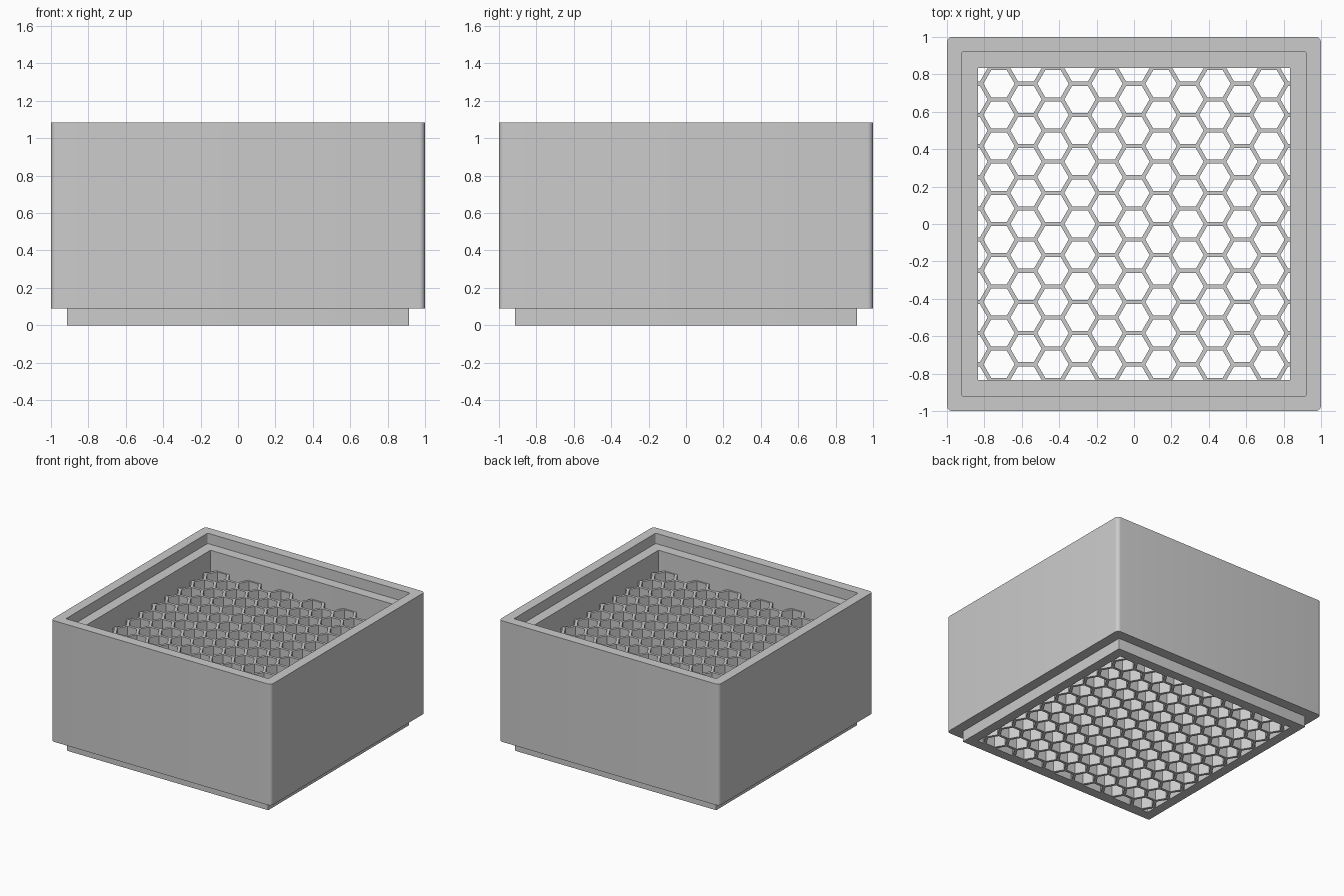
import bpy, bmesh, math
from mathutils import Matrix

cube = bpy.data.objects.get("Cube")
if cube:
    bpy.data.objects.remove(cube, do_unlink=True)

grey = bpy.data.materials.new("light_grey")
grey.use_nodes = True
GREY = (0.6, 0.6, 0.6, 1)
grey.diffuse_color = GREY
grey.node_tree.nodes["Principled BSDF"].inputs["Base Color"].default_value = GREY


def make_object(name, bm):
    bmesh.ops.recalc_face_normals(bm, faces=bm.faces)
    mesh = bpy.data.meshes.new(name)
    bm.to_mesh(mesh)
    bm.free()
    mesh.materials.append(grey)
    obj = bpy.data.objects.new(name, mesh)
    bpy.context.collection.objects.link(obj)
    return obj


def select_only(obj):
    bpy.ops.object.select_all(action='DESELECT')
    obj.select_set(True)
    bpy.context.view_layer.objects.active = obj


def rounded_square(bm, half, z, radius, steps=6):
    """Ring of vertices around a square with rounded corners."""
    ring = []
    for corner in range(4):
        mid = math.radians(45 + 90 * corner)
        cx = math.copysign(half - radius, math.cos(mid))
        cy = math.copysign(half - radius, math.sin(mid))
        for i in range(steps + 1):
            a = math.radians(90 * (corner + i / steps))
            ring.append(bm.verts.new((cx + radius * math.cos(a), cy + radius * math.sin(a), z)))
    return ring


# Stacking frame: closed profile (half width, height, corner radius)
INNER, GRID_TOP = 0.835, 0.845
profile = [
    (INNER, 0, 0.003), (0.915, 0, 0.006), (0.915, 0.09, 0.006), (1, 0.09, 0.03),
    (1, 1.085, 0.03), (0.92, 1.085, 0.008), (0.92, 1.0, 0.008), (INNER, 1.0, 0.003),
]
bm = bmesh.new()
rings = [rounded_square(bm, *p) for p in profile]
for r, ring in enumerate(rings):
    nxt = rings[(r + 1) % len(rings)]
    n = len(ring)
    for i in range(n):
        j = (i + 1) % n
        bm.faces.new((ring[i], ring[j], nxt[j], nxt[i]))
frame = make_object("stacking_frame", bm)
select_only(frame)
bpy.ops.object.shade_smooth_by_angle(angle=math.radians(30))

# Honeycomb block, slightly sunk into the frame walls
bm = bmesh.new()
size = 2 * INNER + 0.006
bmesh.ops.create_cube(bm, size=1, matrix=Matrix.Translation((0, 0, GRID_TOP / 2))
                      @ Matrix.Diagonal((size, size, GRID_TOP, 1)))
honeycomb = make_object("honeycomb", bm)

# Hexagonal channels cut through the block
PITCH, WEB = 1 / 6, 0.022
radius = (PITCH - WEB) / math.sqrt(3)
bm = bmesh.new()
for col in range(-6, 7):
    x = col * PITCH * math.sqrt(3) / 2
    shift = PITCH / 2 if col % 2 else 0
    for row in range(-6, 6):
        y = row * PITCH + shift
        if abs(y) > INNER + 0.01:
            continue
        bmesh.ops.create_cone(bm, cap_ends=True, segments=6, radius1=radius, radius2=radius,
                              depth=GRID_TOP + 0.4,
                              matrix=Matrix.Translation((x, y, GRID_TOP / 2))
                              @ Matrix.Rotation(math.radians(30), 4, 'Z'))
# Turn the cells so that their flat sides face front and back
first = bm.verts[:][0:12]
cx = sum(v.co.x for v in first) / 12
if max(v.co.x - cx for v in first) < radius * 0.95:
    for k in range(0, len(bm.verts), 12):
        cell = bm.verts[:][k:k + 12]
        centre = sum((v.co for v in cell), cell[0].co * 0) / 12
        bmesh.ops.rotate(bm, verts=cell, cent=centre,
                         matrix=Matrix.Rotation(math.radians(30), 3, 'Z'))
# Row +5 of the centred columns mirrors row -5
cutter = make_object("channel_cutter", bm)
cutter.hide_render = True

cut = honeycomb.modifiers.new("channels", 'BOOLEAN')
cut.operation = 'DIFFERENCE'
cut.solver = 'EXACT'
cut.object = cutter
select_only(honeycomb)
bpy.ops.object.modifier_apply(modifier=cut.name)
bpy.data.objects.remove(cutter, do_unlink=True)
